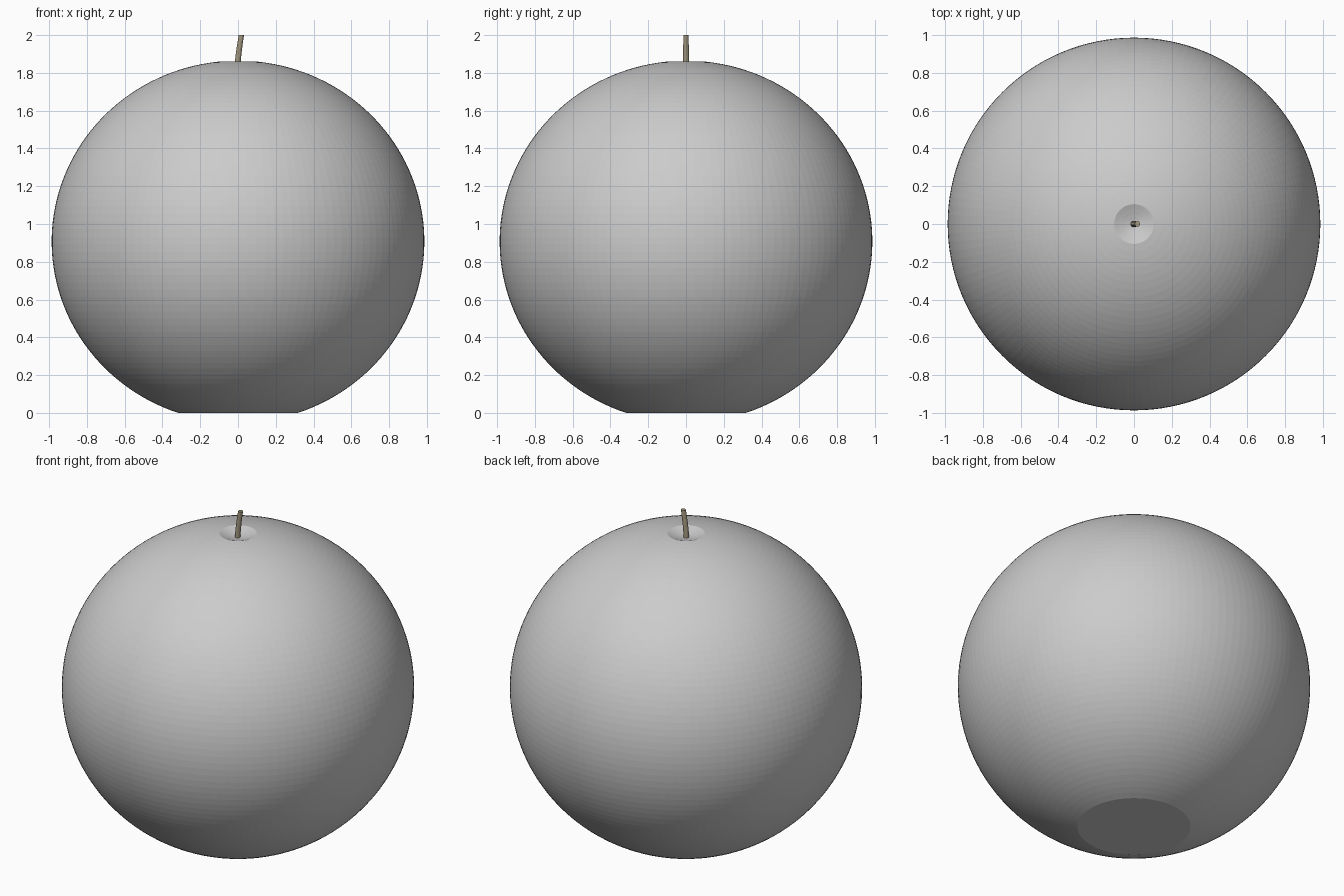
import bpy
from math import sin, cos, pi, asin, sqrt

if "Cube" in bpy.data.objects:
    bpy.data.objects.remove(bpy.data.objects["Cube"])


def ring_mesh(name, rings, sides):
    """Loft circular rings (x, z, radius), capping both ends."""
    verts = [(x + r * cos(2 * pi * i / sides), r * sin(2 * pi * i / sides), z)
             for x, z, r in rings for i in range(sides)]
    faces = []
    for k in range(len(rings) - 1):
        a, b = k * sides, (k + 1) * sides
        for i in range(sides):
            j = (i + 1) % sides
            faces.append((a + i, a + j, b + j, b + i))
    faces.append(tuple(reversed(range(sides))))
    top = (len(rings) - 1) * sides
    faces.append(tuple(range(top, top + sides)))
    mesh = bpy.data.meshes.new(name)
    mesh.from_pydata(verts, [], faces)
    obj = bpy.data.objects.new(name, mesh)
    bpy.context.collection.objects.link(obj)
    return obj


# Fruit body: slightly squashed ball, flat base, shallow dimple on top
RAD, HALF, MID = 0.987, 0.958, 0.907
lo = asin(-MID / HALF)
hi = pi / 2 - asin(0.105 / RAD)
STEPS = 64
profile = []
for k in range(STEPS + 1):
    a = lo + (hi - lo) * k / STEPS
    profile.append((0, MID + HALF * sin(a), RAD * cos(a)))
profile += [(0, 1.851, 0.08), (0, 1.842, 0.05), (0, 1.836, 0.025), (0, 1.834, 0.005)]
body = ring_mesh("fruit_body", profile, 128)

# Stem: thin, gently bent towards +x
stem_rings = []
for k in range(9):
    t = k / 8
    stem_rings.append((-0.003 + 0.021 * t ** 1.5, 1.82 + 0.18 * t, 0.016 - 0.002 * t))
stem = ring_mesh("stem", stem_rings, 12)
brown = bpy.data.materials.new("stem_brown")
brown.diffuse_color = (0.36, 0.31, 0.21, 1)
brown.use_nodes = True
brown.node_tree.nodes["Principled BSDF"].inputs["Base Color"].default_value = brown.diffuse_color
stem.data.materials.append(brown)
